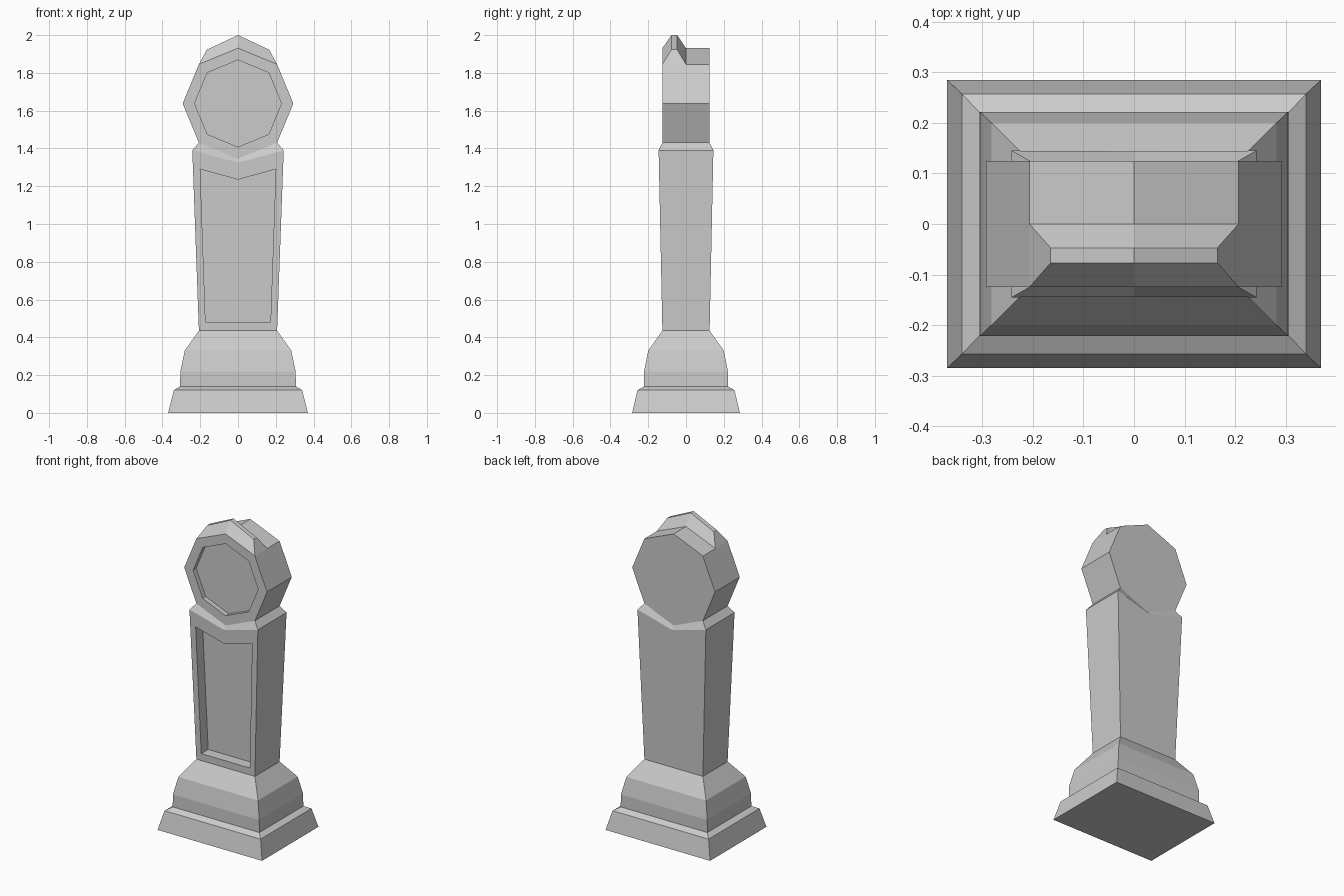
import bpy, bmesh
from math import sin, cos, pi

if "Cube" in bpy.data.objects:
    bpy.data.objects.remove(bpy.data.objects["Cube"])


def loft(bm, rings, closed=True, cap_start=False, cap_end=False, skip=()):
    """Bridge successive rings of points with quads; skip holds (ring, segment)."""
    vs = [[bm.verts.new(p) for p in r] for r in rings]
    n = len(rings[0])
    for i in range(len(vs) - 1):
        for k in range(n if closed else n - 1):
            if (i, k) not in skip:
                j = (k + 1) % n
                bm.faces.new((vs[i][k], vs[i][j], vs[i + 1][j], vs[i + 1][k]))
    if cap_start:
        bm.faces.new(vs[0][::-1])
    if cap_end:
        bm.faces.new(vs[-1])


def finish(name, bm):
    """Weld, turn normals outward and create the object."""
    bmesh.ops.remove_doubles(bm, verts=bm.verts, dist=1e-4)
    bmesh.ops.recalc_face_normals(bm, faces=bm.faces)
    mid = sum((v.co for v in bm.verts), bm.verts[:][0].co * 0) / len(bm.verts)
    if sum(f.normal.dot(f.calc_center_median() - mid) * f.calc_area() for f in bm.faces) < 0:
        bmesh.ops.reverse_faces(bm, faces=bm.faces)
    me = bpy.data.meshes.new(name)
    bm.to_mesh(me)
    bm.free()
    ob = bpy.data.objects.new(name, me)
    bpy.context.collection.objects.link(ob)


# stepped plinth
bm = bmesh.new()
steps = [(.37, .285, 0), (.34, .257, .12), (.307, .222, .14),
         (.305, .222, .22), (.282, .2, .33), (.207, .125, .435)]
loft(bm, [[(-x, -y, z), (x, -y, z), (x, y, z), (-x, y, z)] for x, y, z in steps],
     cap_start=True)
finish("plinth", bm)


# tapered trunk with recessed door panel
def wall(z):
    return .125 + .02 * (z - .435) / .955


def outline(xb, zb, xt, zt, zm, side=-1, depth=0):
    pts = [(-xb, zb), (0, zb), (xb, zb), (xt, zt), (0, zm), (-xt, zt)]
    return [(x, side * (wall(z) - depth), z) for x, z in pts]


bm = bmesh.new()
outer = (.207, .435, .242, 1.39, 1.325)
panel = (.172, .48, .2, 1.29, 1.235)
front, back = outline(*outer), outline(*outer, side=1)
loft(bm, [front, outline(*panel), outline(*panel, depth=.07)], cap_end=True)
for quad in ((0, 1, 4, 5), (1, 2, 3, 4)):
    bm.faces.new([bm.verts.new(back[i]) for i in quad])
for a, b in ((2, 3), (5, 0)):
    bm.faces.new([bm.verts.new(p) for p in (front[a], front[b], back[b], back[a])])
# sloping shoulder up to the head
rim = [front[5], front[4], front[3], back[3], back[4], back[5]]
neck = [(x, y, 1.345 if x == 0 else 1.431)
        for y, xs in ((-.125, (-.207, 0, .207)), (.125, (.207, 0, -.207))) for x in xs]
loft(bm, [rim, neck])
finish("trunk", bm)


# octagonal head with recessed dial
def octagon(r, y):
    return [(r * cos(k * pi / 4), y, 1.638 + r * sin(k * pi / 4)) for k in range(8)]


bm = bmesh.new()
loft(bm, [octagon(.293, .125), octagon(.293, 0), octagon(.293, -.125),
          octagon(.23, -.125), octagon(.23, -.095)],
     cap_start=True, cap_end=True,
     skip={(0, 5), (0, 6), (1, 5), (1, 6), (1, 1), (1, 2)})
finish("dial_head", bm)

# raised crest along the front of the head
bm = bmesh.new()
loft(bm, [[(s * .207, 0, zb), (s * .165, -.047, zt), (s * .165, -.077, zt), (s * .207, -.125, zb)]
          for s, zb, zt in ((-1, 1.845, 1.923), (0, 1.931, 2.0), (1, 1.845, 1.923))],
     closed=False, cap_start=True, cap_end=True)
finish("crest", bm)
